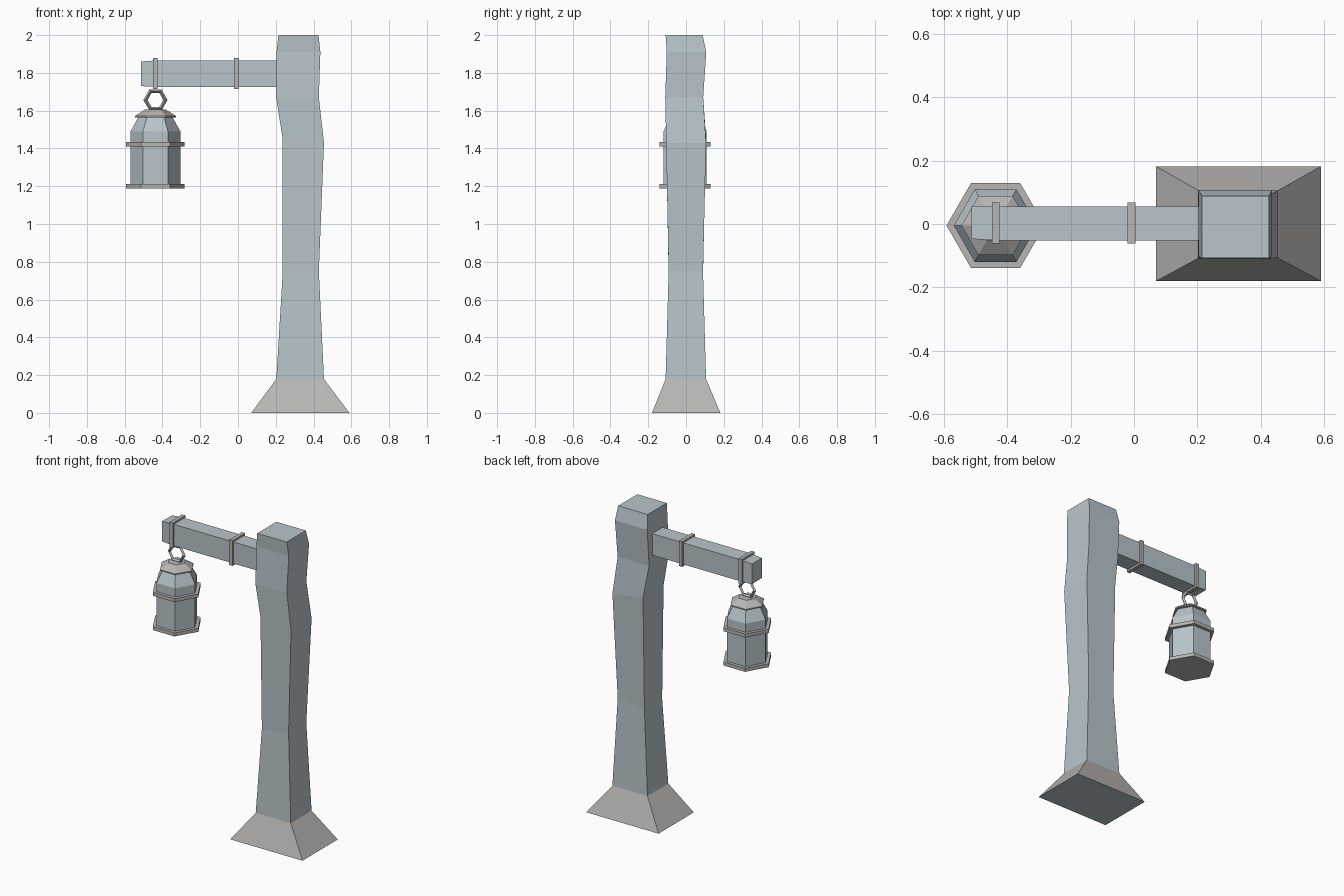
import bpy, math

if "Cube" in bpy.data.objects:
    bpy.data.objects.remove(bpy.data.objects["Cube"])


def material(name, rgb):
    m = bpy.data.materials.new(name)
    m.diffuse_color = (*rgb, 1)
    m.use_nodes = True
    m.node_tree.nodes["Principled BSDF"].inputs["Base Color"].default_value = m.diffuse_color
    return m


SLATE = material("slate_wood", (0.48, 0.56, 0.60))
GREY = material("grey_metal", (0.48, 0.47, 0.46))


def loft(name, rings, mat):
    """Skin a stack of equal-length rings and cap both ends."""
    n = len(rings[0])
    verts = [p for r in rings for p in r]
    faces = [tuple(range(n))[::-1], tuple(range(len(verts) - n, len(verts)))]
    for k in range(len(rings) - 1):
        for i in range(n):
            j = (i + 1) % n
            faces.append((k * n + i, k * n + j, (k + 1) * n + j, (k + 1) * n + i))
    mesh = bpy.data.meshes.new(name)
    mesh.from_pydata(verts, [], faces)
    mesh.materials.append(mat)
    ob = bpy.data.objects.new(name, mesh)
    bpy.context.collection.objects.link(ob)
    return ob


def rect_z(zl, zr, x0, x1, y0, y1):
    return [(x0, y0, zl), (x1, y0, zr), (x1, y1, zr), (x0, y1, zl)]


def rect_x(x, y0, y1, z0, z1):
    return [(x, y0, z0), (x, y1, z0), (x, y1, z1), (x, y0, z1)]


LX, LY = -0.437, -0.005


def hexa(r, z):
    return [(LX + r * math.cos(i * math.pi / 3), LY + r * math.sin(i * math.pi / 3), z)
            for i in range(6)]


# Flared foot, with the underside in the post colour
foot = loft("foot", [rect_z(0, 0, 0.07, 0.59, -0.18, 0.182),
                     rect_z(0.18, 0.18, 0.203, 0.455, -0.108, 0.106)], GREY)
foot.data.materials.append(SLATE)
foot.data.polygons[0].material_index = 1

# Crooked hewn post
loft("post", [rect_z(*s) for s in (
    (0.18, 0.18, 0.203, 0.455, -0.108, 0.106),
    (0.73, 0.75, 0.236, 0.428, -0.092, 0.090),
    (1.46, 1.43, 0.235, 0.455, -0.105, 0.106),
    (1.67, 1.67, 0.202, 0.428, -0.110, 0.091),
    (1.91, 1.91, 0.204, 0.436, -0.102, 0.107),
    (2.00, 2.00, 0.214, 0.426, -0.108, 0.088))], SLATE)

# Cross arm and its two metal straps
loft("arm", [rect_x(-0.513, -0.047, 0.055, 1.730, 1.860),
             rect_x(-0.437, -0.052, 0.056, 1.726, 1.866),
             rect_x(0.26, -0.052, 0.056, 1.726, 1.866)], SLATE)
for i, x in enumerate((-0.437, -0.008)):
    loft(f"strap_{i + 1}", [rect_x(x + d, -0.062, 0.068, 1.714, 1.878)
                            for d in (-0.012, 0.012)], GREY)

# Hexagonal hanging ring
bpy.ops.mesh.primitive_torus_add(major_segments=6, minor_segments=4,
                                 major_radius=0.053, minor_radius=0.011,
                                 location=(LX, LY, 1.657),
                                 rotation=(math.pi / 2, 0, 0))
ring = bpy.context.object
ring.name = "hanging_ring"
ring.data.materials.append(GREY)

# Lantern: glass body, two rims and a cap
loft("lantern_body", [hexa(0.132, 1.20), hexa(0.132, 1.49), hexa(0.088, 1.57)], SLATE)
for name, z in (("lantern_base", 1.188), ("lantern_rim", 1.411)):
    loft(name, [hexa(0.155, z), hexa(0.155, z + 0.023)], GREY)
loft("lantern_cap", [hexa(0.108, 1.564), hexa(0.108, 1.572), hexa(0.055, 1.606)], GREY)
